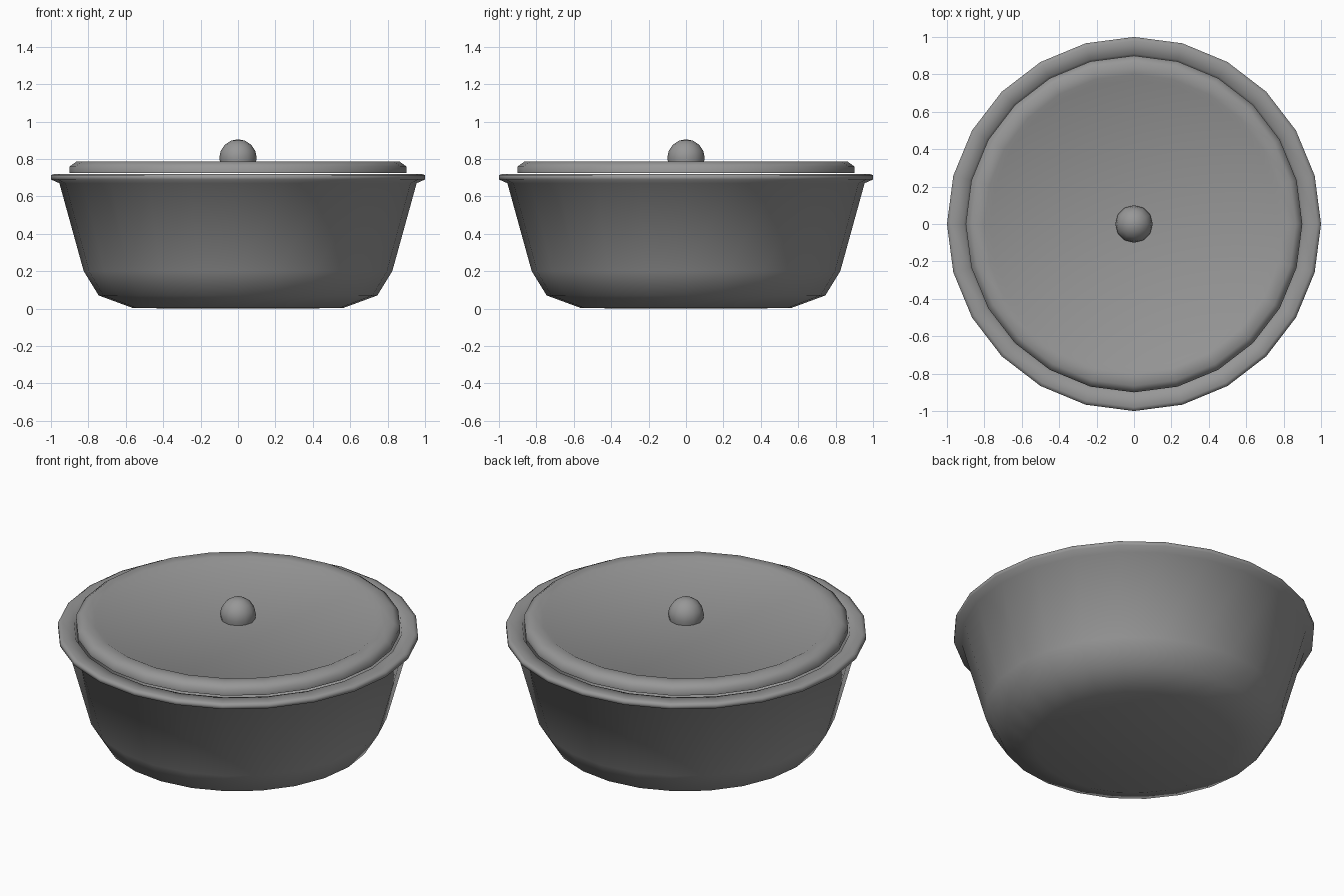
import bpy
import bmesh
from math import cos, sin, tau, radians

if "Cube" in bpy.data.objects:
    bpy.data.objects.remove(bpy.data.objects["Cube"])

# Dark grey finish
dark = bpy.data.materials.new("dark_grey")
dark.diffuse_color = (0.31, 0.31, 0.31, 1)
dark.use_nodes = True
dark.node_tree.nodes["Principled BSDF"].inputs["Base Color"].default_value = dark.diffuse_color


def finish(obj, angle):
    obj.data.materials.append(dark)
    bpy.ops.object.select_all(action='DESELECT')
    obj.select_set(True)
    bpy.context.view_layer.objects.active = obj
    bpy.ops.object.shade_smooth_by_angle(angle=radians(angle))


def lathe(name, profile, angle, sides=24):
    """Turn an (r, z) profile around z; both ends lie on the axis."""
    bm = bmesh.new()
    rings = []
    for r, z in profile:
        if r == 0:
            rings.append([bm.verts.new((0, 0, z))] * sides)
        else:
            rings.append([bm.verts.new((r * cos(tau * i / sides), r * sin(tau * i / sides), z))
                          for i in range(sides)])
    for a, b in zip(rings, rings[1:]):
        for i in range(sides):
            j = (i + 1) % sides
            bm.faces.new(list(dict.fromkeys((a[i], a[j], b[j], b[i]))))
    bmesh.ops.recalc_face_normals(bm, faces=bm.faces)
    mesh = bpy.data.meshes.new(name)
    bm.to_mesh(mesh)
    bm.free()
    obj = bpy.data.objects.new(name, mesh)
    bpy.context.collection.objects.link(obj)
    finish(obj, angle)
    return obj


# Hollow pot: base, flared wall, soft rim, inner wall and floor
lathe("pot", [(0, 0), (0.56, 0.002), (0.745, 0.07), (0.825, 0.2), (0.955, 0.67),
              (1.0, 0.69), (1.0, 0.713), (0.98, 0.72), (0.91, 0.72), (0.89, 0.67),
              (0.78, 0.22), (0.70, 0.11), (0.54, 0.05), (0, 0.045)], 100)

# Lid: bevelled raised edge, small step down to the top panel
lathe("lid", [(0, 0.735), (0.87, 0.726), (0.90, 0.726), (0.90, 0.76),
              (0.865, 0.785), (0.80, 0.785), (0.77, 0.768), (0, 0.78)], 60)

# Round knob
bpy.ops.mesh.primitive_uv_sphere_add(segments=12, ring_count=8, radius=0.1,
                                     location=(0, 0, 0.805))
knob = bpy.context.object
knob.name = "knob"
bm = bmesh.new()
bm.from_mesh(knob.data)
bmesh.ops.bisect_plane(bm, geom=bm.verts[:] + bm.edges[:] + bm.faces[:],
                       plane_co=(0, 0, -0.035), plane_no=(0, 0, -1), clear_outer=True)
bm.to_mesh(knob.data)
bm.free()
finish(knob, 60)
